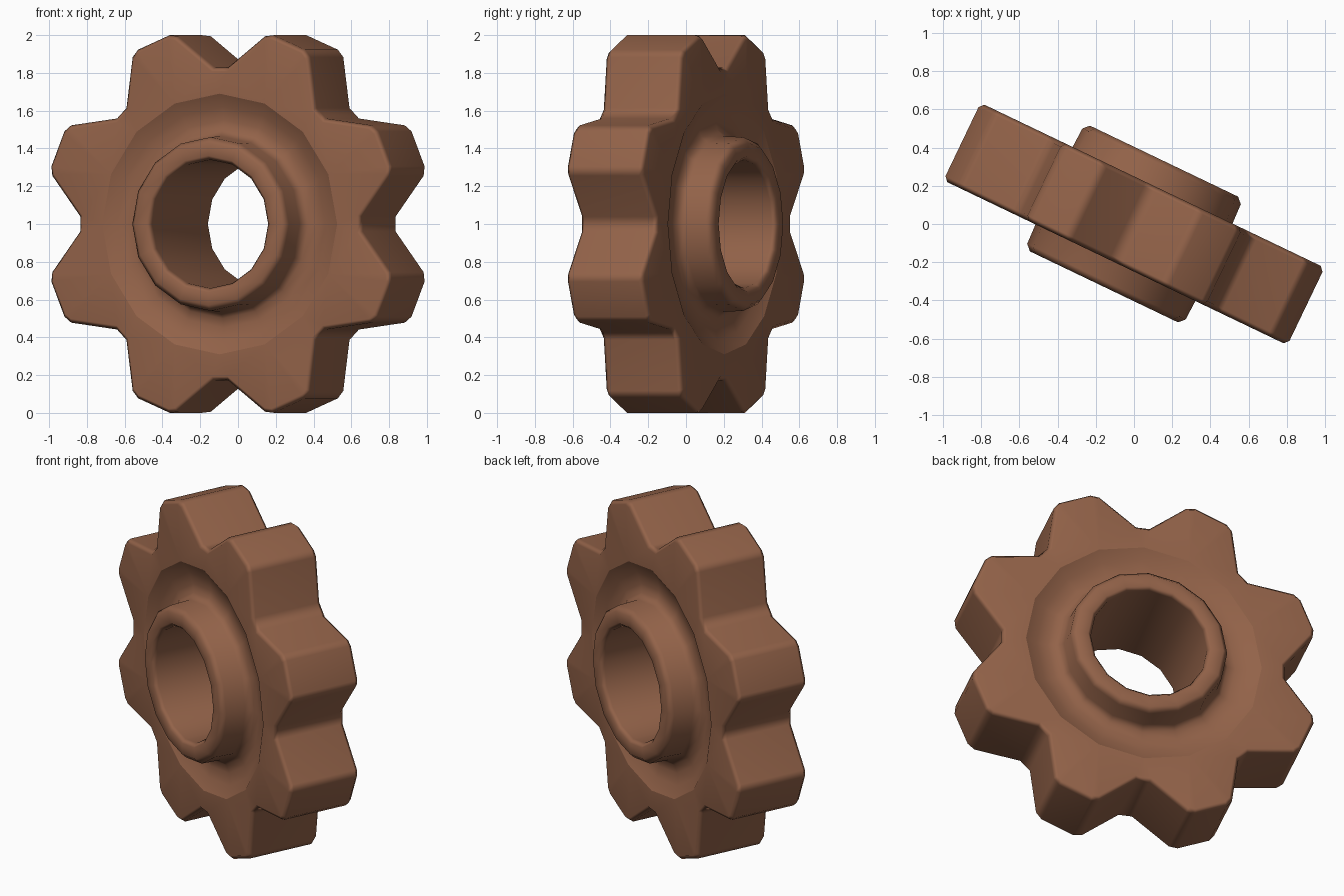
import bpy, bmesh, math
from mathutils import Vector

if "Cube" in bpy.data.objects:
    bpy.data.objects.remove(bpy.data.objects["Cube"])

TILT = math.radians(-25.6)
SEG = 16
mat = bpy.data.materials.new("rusty brown")
mat.diffuse_color = (0.29, 0.123, 0.066, 1)
mat.use_nodes = True
mat.node_tree.nodes["Principled BSDF"].inputs["Base Color"].default_value = mat.diffuse_color


def finish(bm, name):
    bmesh.ops.recalc_face_normals(bm, faces=bm.faces)
    me = bpy.data.meshes.new(name)
    bm.to_mesh(me)
    bm.free()
    me.materials.append(mat)
    ob = bpy.data.objects.new(name, me)
    bpy.context.collection.objects.link(ob)
    ob.rotation_euler = (0, 0, TILT)
    ob.location = (0, 0, 1)
    bpy.ops.object.select_all(action='DESELECT')
    ob.select_set(True)
    bpy.context.view_layer.objects.active = ob
    bpy.ops.object.shade_smooth_by_angle(angle=math.radians(50))
    wn = ob.modifiers.new("even_shading", 'WEIGHTED_NORMAL')
    wn.keep_sharp = True
    return ob


def polar(r, a):
    return Vector((r * math.cos(a), r * math.sin(a)))


def inset(pts, d):
    # move a closed counter-clockwise outline inwards by d
    out = []
    n = len(pts)
    for i, p in enumerate(pts):
        e1 = (p - pts[i - 1]).normalized()
        e2 = (pts[(i + 1) % n] - p).normalized()
        n1, n2 = Vector((-e1.y, e1.x)), Vector((-e2.y, e2.x))
        out.append(p + (n1 + n2) * (d / (1 + n1.dot(n2))))
    return out


# toothed ring: eight chamfered teeth with bevelled rims
tooth = [(-19.8, .83), (-8.1, 1.026), (-5.5, 1.045), (5.5, 1.045), (8.1, 1.026), (19.8, .83)]
outline = [polar(r, math.radians(22.5 + 45 * k + a)) for k in range(8) for a, r in tooth]
small = inset(outline, 0.022)
circle = [polar(.69, 2 * math.pi * i / SEG) for i in range(SEG)]

bm = bmesh.new()


def loop(pts, v):
    return [bm.verts.new((p.x, v, p.y)) for p in pts]


def bridge(a, b):
    n = len(a)
    for i in range(n):
        j = (i + 1) % n
        bm.faces.new((a[i], a[j], b[j], b[i]))


def ring_edges(vs):
    res = []
    for i in range(len(vs)):
        pair = (vs[i - 1], vs[i])
        res.append(bm.edges.get(pair) or bm.edges.new(pair))
    return res


front_in, front = loop(small, -.225), loop(outline, -.2)
back, back_in = loop(outline, .2), loop(small, .225)
bridge(front_in, front)
bridge(front, back)
bridge(back, back_in)
for rim, v in ((front_in, -.225), (back_in, .225)):
    hole = loop(circle, v)
    bmesh.ops.triangle_fill(bm, use_beauty=True, use_dissolve=False,
                            edges=ring_edges(rim) + ring_edges(hole))
finish(bm, "gear_teeth")

# hub: dished face, raised collar and bore, mirrored front to back
half = [(.69, .225), (.62, .186), (.55, .174), (.50, .183), (.465, .215),
        (.46, .335), (.43, .365), (.362, .365), (.34, .34)]
profile = half + [(r, -v) for r, v in reversed(half)]
bm = bmesh.new()
rings = [loop([polar(r, 2 * math.pi * i / SEG) for i in range(SEG)], v) for r, v in profile]
for a, b in zip(rings, rings[1:]):
    bridge(a, b)
# orient the open shell by closing it inside the gear body
bridge(rings[-1], rings[0])
finish(bm, "hub")
